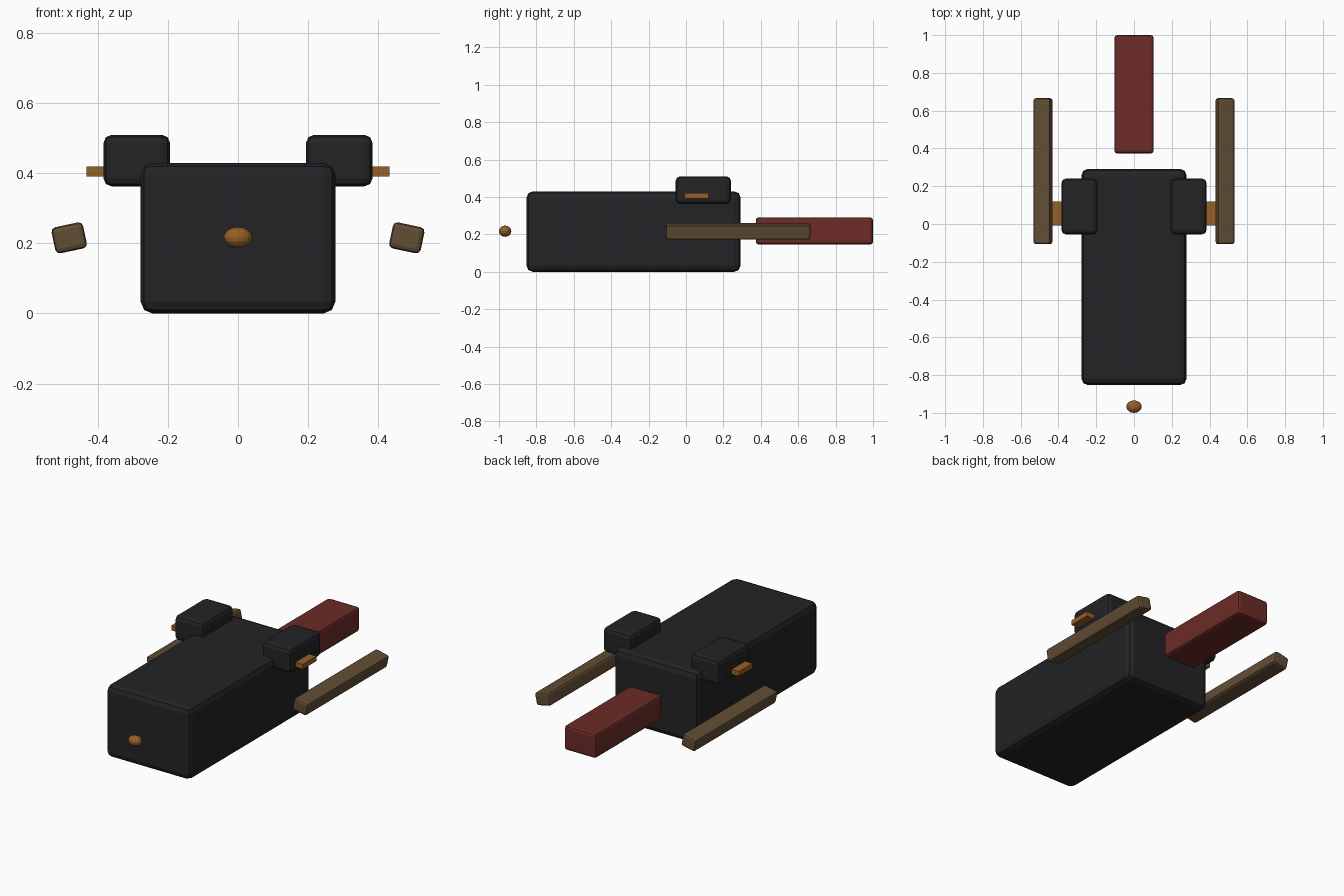
import bpy
from math import radians

if "Cube" in bpy.data.objects:
    bpy.data.objects.remove(bpy.data.objects["Cube"])


def material(name, rgb):
    m = bpy.data.materials.new(name)
    m.diffuse_color = (*rgb, 1)
    m.use_nodes = True
    m.node_tree.nodes["Principled BSDF"].inputs["Base Color"].default_value = m.diffuse_color
    return m


BLACK = material("black", (0.017, 0.017, 0.019))
RED = material("dark_red", (0.15, 0.024, 0.02))
WOOD = material("brown", (0.12, 0.075, 0.036))
AMBER = material("amber", (0.3, 0.115, 0.02))


def box(name, x, y, z, mat, bevel=0.0, roll=0.0):
    """Box from (min, max) ranges, with bevelled edges and a roll about y."""
    ranges = (x, y, z)
    bpy.ops.mesh.primitive_cube_add(size=1, location=[(a + b) / 2 for a, b in ranges])
    ob = bpy.context.object
    ob.name = name
    ob.scale = [b - a for a, b in ranges]
    bpy.ops.object.transform_apply(location=False, rotation=False, scale=True)
    ob.rotation_euler.y = radians(roll)
    ob.data.materials.append(mat)
    if bevel:
        mod = ob.modifiers.new("bevel", 'BEVEL')
        mod.width = bevel
        mod.segments = 2
    return ob


def pair(name, x, y, z, mat, bevel=0.0, roll=0.0):
    """The same box on both sides."""
    box("right_" + name, x, y, z, mat, bevel, roll)
    box("left_" + name, (-x[1], -x[0]), y, z, mat, bevel, -roll)


# Main body and tail block
box("body", (-0.278, 0.278), (-0.853, 0.292), (0, 0.43), BLACK, 0.034)
box("tail_block", (-0.104, 0.104), (0.373, 1.0), (0.146, 0.291), RED, 0.015)

# Shoulder housings, side pegs and tilted side rails
pair("housing", (0.194, 0.384), (-0.055, 0.24), (0.363, 0.51), BLACK, 0.023)
pair("peg", (0.34, 0.433), (-0.008, 0.12), (0.391, 0.42), AMBER)
pair("rail", (0.436, 0.528), (-0.107, 0.666), (0.178, 0.254), WOOD, 0.013, 12)

# Small front knob
bpy.ops.mesh.primitive_uv_sphere_add(segments=16, ring_count=8, radius=1,
                                     location=(0, -0.967, 0.217))
knob = bpy.context.object
knob.name = "front_knob"
knob.scale = (0.041, 0.033, 0.03)
knob.data.materials.append(AMBER)
bpy.ops.object.shade_flat()
